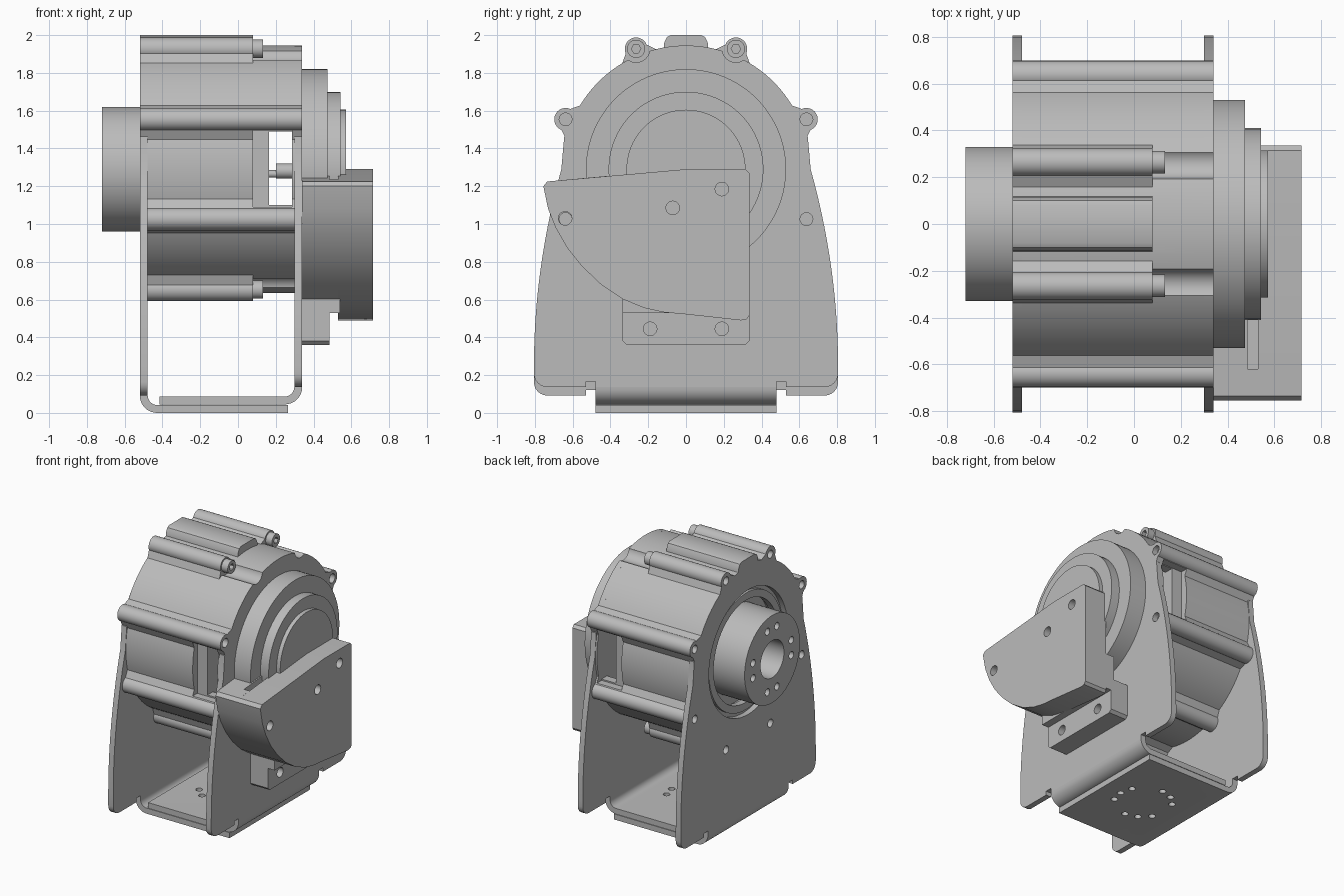
import bpy, bmesh, math
from mathutils import Vector

if "Cube" in bpy.data.objects:
    bpy.data.objects.remove(bpy.data.objects["Cube"], do_unlink=True)

GREY = (0.5, 0.5, 0.5, 1)
mat = bpy.data.materials.new("machined_grey")
mat.use_nodes = True
mat.diffuse_color = GREY
mat.node_tree.nodes["Principled BSDF"].inputs["Base Color"].default_value = GREY

CZ = 1.29            # height of the drive axis
LEFT, RIGHT = -0.52, 0.34
SHEET = 0.042
parts = []


def extrude(name, pts, a, b, axis="x"):
    """Solid from a closed outline: (y, z) along x, or (x, z) along y."""
    def place(p, d):
        return (d, p[0], p[1]) if axis == "x" else (p[0], d, p[1])
    bm = bmesh.new()
    face = bm.faces.new([bm.verts.new(place(p, a)) for p in pts])
    new = bmesh.ops.extrude_face_region(bm, geom=[face])["geom"]
    shift = Vector((b - a, 0, 0) if axis == "x" else (0, b - a, 0))
    bmesh.ops.translate(bm, vec=shift, verts=[v for v in new if isinstance(v, bmesh.types.BMVert)])
    bmesh.ops.recalc_face_normals(bm, faces=bm.faces)
    mesh = bpy.data.meshes.new(name)
    bm.to_mesh(mesh)
    bm.free()
    mesh.materials.append(mat)
    ob = bpy.data.objects.new(name, mesh)
    bpy.context.collection.objects.link(ob)
    parts.append(ob)
    return ob


def arc(cy, cz, r, a0, a1, n):
    return [(cy + r * math.cos(math.radians(a0 + (a1 - a0) * i / n)),
             cz + r * math.sin(math.radians(a0 + (a1 - a0) * i / n))) for i in range(n + 1)]


def rod(name, y, z, r, a, b, n=32):
    return extrude(name, arc(y, z, r, 0, 360, n)[:-1], a, b)


def box(name, y0, y1, z0, z1, a, b):
    return extrude(name, [(y0, z0), (y1, z0), (y1, z1), (y0, z1)], a, b)


def boolean(target, others, op="DIFFERENCE"):
    """Apply each tool solid to the target and delete it."""
    for tool in others:
        mod = target.modifiers.new("cut", "BOOLEAN")
        mod.operation, mod.solver, mod.object = op, "EXACT", tool
        dg = bpy.context.evaluated_depsgraph_get()
        mesh = bpy.data.meshes.new_from_object(target.evaluated_get(dg))
        target.modifiers.clear()
        target.data = mesh
        parts.remove(tool)
        bpy.data.objects.remove(tool, do_unlink=True)


def polar(r, deg):
    t = math.radians(deg)
    return r * math.cos(t), CZ + r * math.sin(t)


BOLT_ANGLES = [22.5 + 45 * i for i in range(8)]
SIDE = [a for a in BOLT_ANGLES if abs(math.cos(math.radians(a))) > 0.7]
CAPPED = [a for a in BOLT_ANGLES if a not in SIDE]

# Housing drum with ribs and a top lug
housing = rod("housing", 0, CZ, 0.655, LEFT + SHEET, RIGHT - SHEET, 96)
boolean(housing, [rod("scallop", *polar(0.69, a), 0.072, 0.08, 0.4) for a in CAPPED])
tools = [extrude("lug", [(-0.13, 1.8), (0.13, 1.8), (0.115, 1.96), (0.1, 1.99), (0.08, 2.0),
                         (-0.08, 2.0), (-0.1, 1.99), (-0.115, 1.96)], LEFT, 0.08)]
for a in BOLT_ANGLES:
    end = RIGHT if a in SIDE else 0.08
    start = LEFT if a < 180 else LEFT + SHEET
    tools.append(rod("rib", *polar(0.69, a), 0.06, start, end))
    web = [polar(0.6, a - 9), polar(0.65, a - 9), polar(0.692, a - 4.9),
           polar(0.692, a + 4.9), polar(0.65, a + 9), polar(0.6, a + 9)]
    tools.append(extrude("web", web, start, end))
boolean(housing, tools, "UNION")

# Hollow gear chamber, see-through side windows and bearing seat
boolean(housing, [
    rod("chamber", 0, CZ, 0.57, 0.165, 0.285, 64),
    box("window", -0.9, 0.9, 1.1, 1.49, 0.165, 0.285),
    box("step_front", -0.9, -0.6, 1.09, 1.495, 0.08, 0.285),
    box("step_back", 0.6, 0.9, 1.09, 1.495, 0.08, 0.285),
    rod("seat", 0, CZ, 0.40, -0.6, -0.42, 64)])
rod("inner_hub", 0, 1.28, 0.04, 0.2, 0.29)
rod("inner_spindle", 0, 1.265, 0.02, 0.16, 0.2)


def side_plate(name, x0, x1, base):
    """Tall bracket cheek: flared skirt, rounded top, relief notches at the bend."""
    low = base + 0.092
    half = [(0.48, low), (0.48, low + 0.03), (0.53, low + 0.03), (0.53, low)]
    half += arc(0.735, low + 0.07, 0.07, -90, 0, 6)
    half += [(0.66 + 0.145 * (1 - (i / 14) ** 2), 0.25 + (CZ - 0.25) * i / 14) for i in range(15)]
    half += [(0.645, 1.46)]
    half += arc(0, CZ, 0.655, 17, 90, 28)
    return extrude(name, half + [(-y, z) for y, z in reversed(half[:-1])], x0, x1)


def bent_sheet(name, side, x_end, base):
    """Base sheet with the bend that carries one cheek."""
    wall = LEFT if side < 0 else RIGHT
    cx, cz, r = wall - side * 0.092, base + 0.092, 0.092
    pts = [(x_end, base)] + [(cx + side * x, cz + z) for x, z in arc(0, 0, r, -90, 0, 8)]
    pts += [(cx + side * x, cz + z) for x, z in arc(0, 0, r - SHEET, 0, -90, 8)]
    return extrude(name, pts + [(x_end, base + SHEET)], -0.48, 0.48, "y")


# Two overlapping bracket halves
left_plate = side_plate("left_cheek", LEFT, LEFT + SHEET, 0)
right_plate = side_plate("right_cheek", RIGHT - SHEET, RIGHT, 0.045)
sheets = [bent_sheet("lower_base", -1, 0.265, 0), bent_sheet("upper_base", 1, -0.415, 0.045)]

# Mounting holes through the base, three groups of three
for sheet in sheets:
    holes = []
    for a in [g + d for g in (0, 120, 240) for d in (-28, 0, 28)]:
        x = -0.08 + 0.2 * math.cos(math.radians(a))
        y = 0.2 * math.sin(math.radians(a))
        holes.append(extrude("hole", arc(x, 0, 0.024, 0, 360, 16)[:-1], -0.1, 0.2, "y"))
        for v in holes[-1].data.vertices:      # turn the drill upright
            v.co = (v.co.x, y + v.co.z, v.co.y)
        holes[-1].data.flip_normals()
    boolean(sheet, holes)

# Bolt holes in both cheeks, the cap scallops and the bearing opening
boolean(left_plate, [rod("hole", *polar(0.69, a), 0.03, -0.6, -0.4, 16) for a in BOLT_ANGLES]
        + [rod("opening", 0, CZ, 0.47, -0.6, -0.4, 64)])
boolean(housing, [rod("hole", *polar(0.69, a), 0.03, -0.6, -0.44, 16) for a in BOLT_ANGLES])
boolean(right_plate, [rod("scallop", *polar(0.69, a), 0.072, 0.2, 0.4) for a in CAPPED if a < 180]
        + [rod("hole", *polar(0.69, a), 0.034, 0.2, 0.4, 16) for a in SIDE])
boolean(housing, [rod("hole", *polar(0.69, a), 0.034, 0.3, 0.4, 16) for a in SIDE])

# Socket cap screws
for a in CAPPED:
    screw = rod("cap_screw", *polar(0.69, a), 0.048, 0.07, 0.132)
    boolean(screw, [rod("socket", *polar(0.69, a), 0.025, 0.1, 0.2, 6)])

# Output flange with bore and bolt circle, plus bearing ring
flange = rod("output_flange", 0, CZ, 0.33, -0.72, -0.40, 72)
boolean(flange, [rod("bore", 0, CZ, 0.14, -0.8, -0.45, 40)]
        + [rod("hole", *polar(0.235, g + d), 0.027, -0.8, -0.64, 16)
           for g in (0, 90, 180, 270) for d in (-14, 14)])
ring = rod("bearing_ring", 0, CZ, 0.44, -0.50, -0.45, 72)
boolean(ring, [rod("gap", 0, CZ, 0.385, -0.6, -0.3, 72)])

# Stepped motor cover
for name, r, a, b in (("cover_large", 0.53, 0.34, 0.475), ("cover_middle", 0.41, 0.475, 0.543),
                      ("cover_small", 0.315, 0.543, 0.573)):
    rod(name, 0, CZ, r, a, b, 80)

# Connector cover: outer slab and the deep front wall behind it
curve = [(-0.755, 1.2), (-0.73, 1.08), (-0.69, 0.98), (-0.63, 0.875), (-0.55, 0.775),
         (-0.45, 0.68), (-0.33, 0.6)]
slab_outline = curve + [(-0.22, 0.555), (-0.12, 0.533), (0, 0.522), (0.29, 0.49), (0.32, 0.495),
                        (0.335, 0.515), (0.335, 1.27), (0.315, 1.29), (0, 1.29), (-0.735, 1.225)]
slab = extrude("connector_cover", slab_outline, 0.53, 0.715)
wall = extrude("connector_wall", curve + [(-0.33, 1.262), (-0.735, 1.225)], RIGHT, 0.53)
boolean(wall, [box("slot", -0.62, -0.3, 1.0, 1.4, 0.485, 0.6)])
boolean(slab, [rod("hole", y, z, 0.036, 0.6, 0.8, 20) for y, z in ((0.19, 1.185), (-0.07, 1.085))]
        + [rod("hole", -0.64, 1.03, 0.036, 0.3, 0.8, 20)])
boolean(wall, [rod("hole", -0.64, 1.03, 0.036, 0.3, 0.8, 20)])

# Mounting foot under the connector cover
foot = extrude("connector_foot", [(-0.335, 0.62), (-0.335, 0.38), (-0.315, 0.36), (0.315, 0.36),
                                  (0.335, 0.38), (0.335, 0.62)], RIGHT, 0.485)
boolean(foot, [rod("hole", y, 0.445, 0.036, 0.4, 0.6, 20) for y in (-0.19, 0.19)])
box("foot_web", -0.335, 0.335, 0.53, 0.8, 0.46, 0.54)

# Smooth round surfaces, keep machined edges crisp
bpy.ops.object.select_all(action="DESELECT")
for ob in parts:
    ob.select_set(True)
bpy.context.view_layer.objects.active = housing
bpy.ops.object.shade_smooth_by_angle(angle=math.radians(28))
